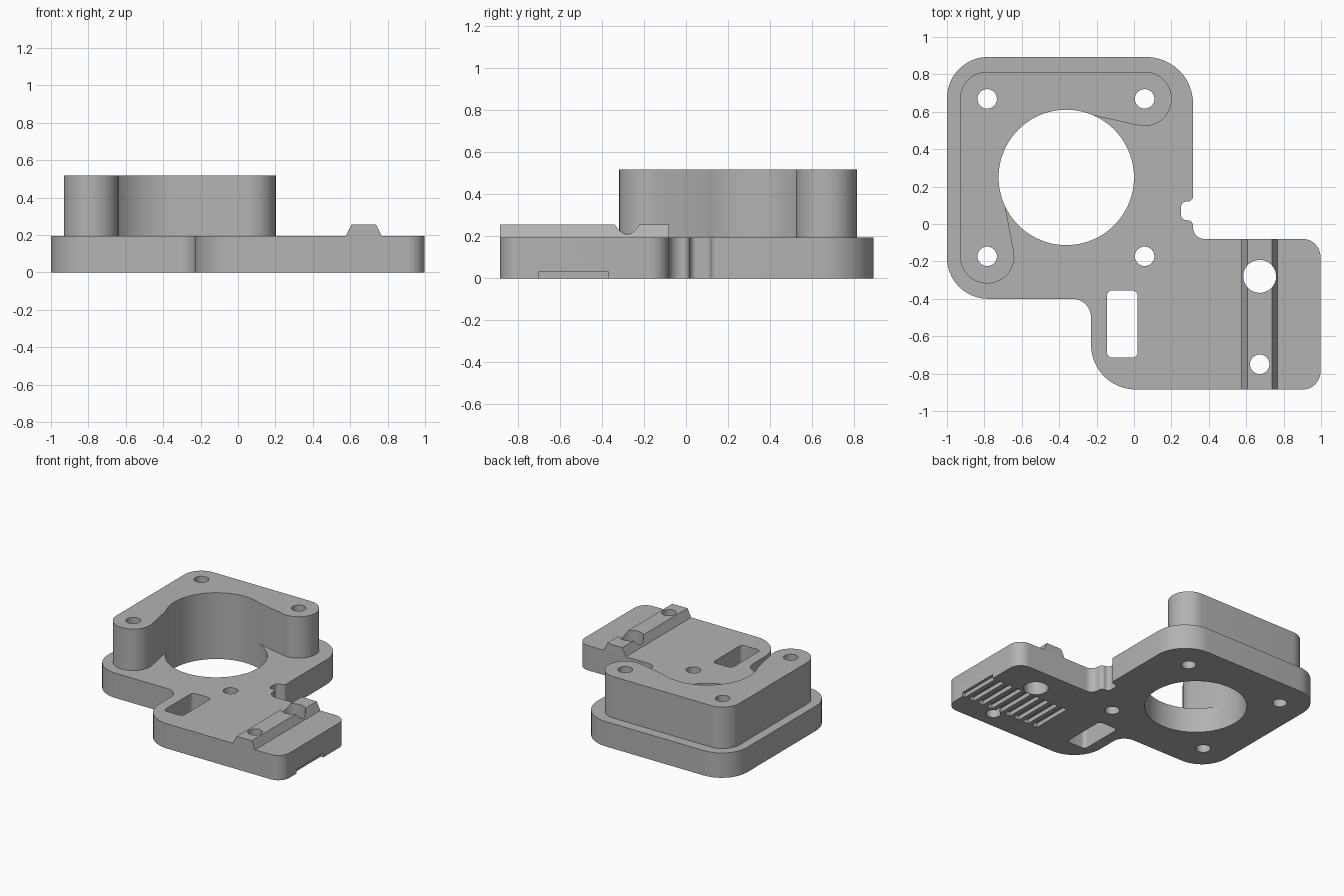
import bpy, bmesh
from math import cos, sin, pi, tan, radians
from mathutils import Vector

cube = bpy.data.objects.get("Cube")
if cube:
    bpy.data.objects.remove(cube, do_unlink=True)

grey = bpy.data.materials.new("plain grey")
grey.use_nodes = True
colour = (0.45, 0.45, 0.45, 1)
grey.diffuse_color = colour
grey.node_tree.nodes["Principled BSDF"].inputs["Base Color"].default_value = colour

PLATE, BLOCK, RIDGE = 0.194, 0.518, 0.257


def rounded(corners, steps=12):
    """Round each (x, y, radius) corner of a polygon with an arc."""
    out = []
    for i, (x, y, r) in enumerate(corners):
        p = Vector((x, y))
        if r == 0:
            out.append(p)
            continue
        a = (Vector(corners[i - 1][:2]) - p).normalized()
        b = (Vector(corners[(i + 1) % len(corners)][:2]) - p).normalized()
        half = a.angle(b) / 2
        centre = p + (a + b).normalized() * (r / sin(half))
        start = p + a * (r / tan(half)) - centre
        end = p + b * (r / tan(half)) - centre
        sweep = start.angle_signed(end)
        for k in range(steps + 1):
            t = -sweep * k / steps
            out.append(centre + Vector((start.x * cos(t) - start.y * sin(t),
                                        start.x * sin(t) + start.y * cos(t))))
    return out


def arc(x, y, r, a0, a1, n):
    angles = [radians(a0 + (a1 - a0) * k / n) for k in range(n + 1)]
    return [Vector((x + r * cos(a), y + r * sin(a))) for a in angles]


def circle(x, y, r, n=48):
    return arc(x, y, r, 0, 360, n)[:-1]


def prism(name, points, z0, z1):
    """Extrude a flat outline from z0 to z1."""
    bm = bmesh.new()
    face = bm.faces.new([bm.verts.new((p[0], p[1], z0)) for p in points])
    top = bmesh.ops.extrude_face_region(bm, geom=[face])["geom"]
    bmesh.ops.translate(bm, vec=(0, 0, z1 - z0),
                        verts=[g for g in top if isinstance(g, bmesh.types.BMVert)])
    bmesh.ops.recalc_face_normals(bm, faces=bm.faces)
    mesh = bpy.data.meshes.new(name)
    bm.to_mesh(mesh)
    bm.free()
    mesh.materials.append(grey)
    obj = bpy.data.objects.new(name, mesh)
    bpy.context.collection.objects.link(obj)
    return obj


def cut(obj, cutters):
    """Subtract the cutters and bake the result."""
    bpy.context.view_layer.objects.active = obj
    for c in cutters:
        mod = obj.modifiers.new("cut", "BOOLEAN")
        mod.operation, mod.solver, mod.object = "DIFFERENCE", "EXACT", c
        bpy.ops.object.modifier_apply(modifier=mod.name)


# Base plate
plate = prism("base_plate", rounded([
    (-1, -0.4, 0.22), (-0.23, -0.4, 0.1), (-0.23, -0.885, 0.24),
    (0.997, -0.885, 0.095), (0.997, -0.08, 0.095), (0.316, -0.08, 0.06),
    (0.316, 0.02, 0.03), (0.251, 0.02, 0.03), (0.251, 0.12, 0.03),
    (0.316, 0.12, 0.03), (0.316, 0.893, 0.25), (-1, 0.893, 0.22)]), 0, PLATE)

# Raised block wrapping three corner bosses
R = 0.145
block = prism("raised_block",
              arc(-0.785, -0.173, R, 180, 372, 28) + [Vector((-0.695, 0.13)), Vector((-0.24, 0.585))]
              + arc(0.057, 0.669, R, -102, 90, 28) + arc(-0.785, 0.669, R, 90, 180, 14),
              PLATE, BLOCK)

# Clamp ridge with sloped flanks
ridge = prism("clamp_ridge", [(0.575, -0.885), (0.768, -0.885), (0.768, -0.08), (0.575, -0.08)],
              PLATE, RIDGE)
for v in ridge.data.vertices:
    if v.co.z > PLATE + 0.01:
        v.co.x = 0.607 if v.co.x < 0.67 else 0.738

# Cutters
bore = prism("bore_cutter", circle(-0.362, 0.249, 0.362, 96), -0.1, 1)
bolts = [prism("bolt_cutter", circle(x, y, 0.052), -0.1, 1)
         for x in (-0.785, 0.057) for y in (-0.173, 0.669)]
clamp_holes = [prism("clamp_hole_cutter", circle(0.672, y, r), -0.1, 1)
               for y, r in ((-0.28, 0.088), (-0.75, 0.052))]
slot = prism("slot_cutter", rounded([(-0.145, -0.715, 0.03), (0.02, -0.715, 0.03),
                                     (0.02, -0.355, 0.03), (-0.145, -0.355, 0.03)], 6), -0.1, 1)

# Belt tooth grooves under the clamp
grooves = []
for i in range(9):
    x = 0.975 - i * 0.083
    grooves.append(prism("groove_cutter", [(x, -0.7), (x + 0.048, -0.7),
                                           (x + 0.048, -0.37), (x, -0.37)], -0.1, 0.032))

cut(plate, [bore, slot] + bolts + clamp_holes + grooves)
cut(block, [bore] + bolts)
cut(ridge, clamp_holes)

for c in [bore, slot] + bolts + clamp_holes + grooves:
    bpy.data.objects.remove(c, do_unlink=True)

# Smooth the round walls, keep edges sharp
for o in (plate, block, ridge):
    bpy.ops.object.select_all(action="DESELECT")
    o.select_set(True)
    bpy.context.view_layer.objects.active = o
    bpy.ops.object.shade_smooth_by_angle(angle=radians(25))
